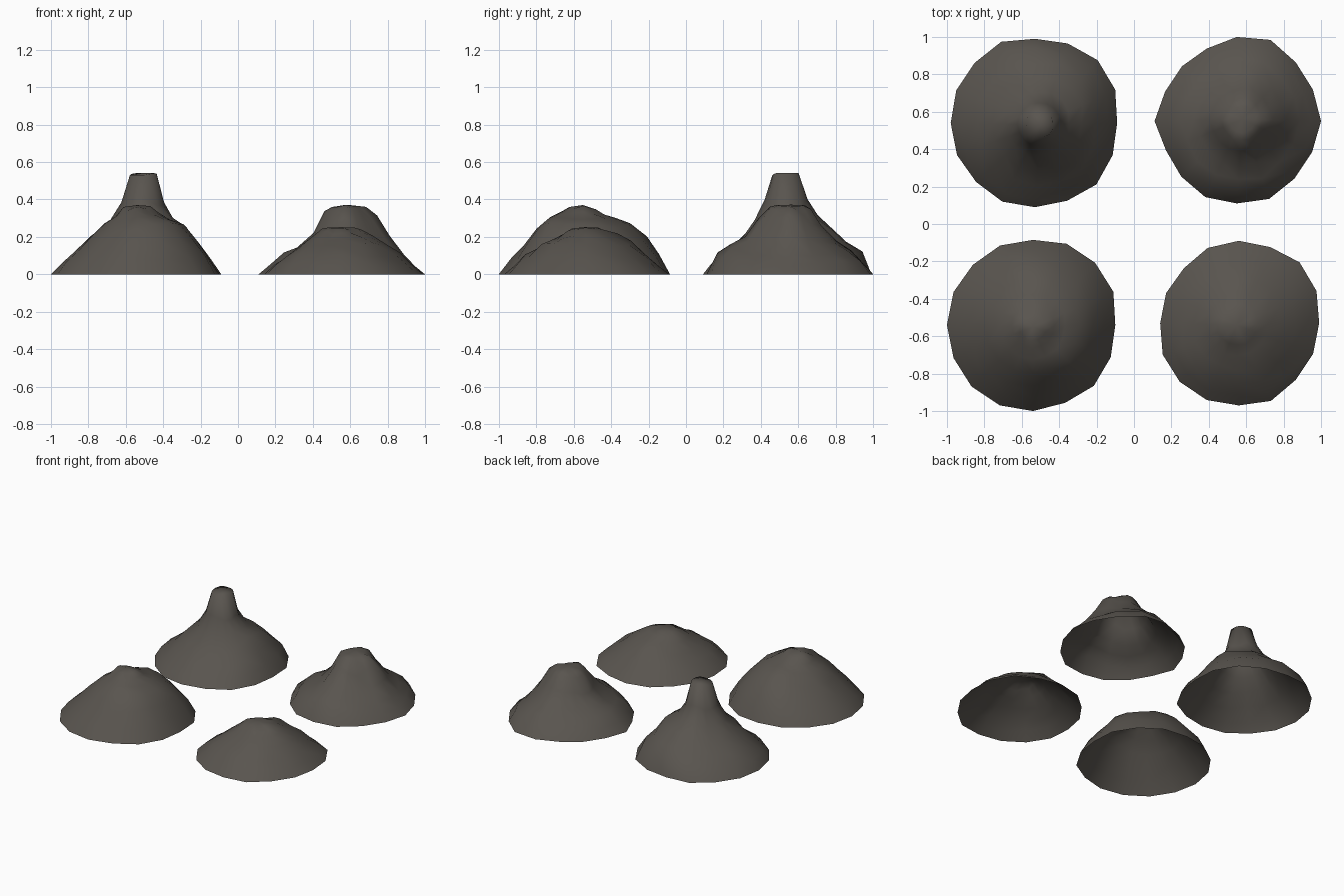
import bpy, math, random

random.seed(4)
SIDES = 16
STEPS = (0.16, 0.25, 0.38, 0.55, 0.72, 0.88)   # ring positions, summit to rim

rock = bpy.data.materials.new("dark_brown_grey_rock")
rock.diffuse_color = (0.1, 0.09, 0.078, 1)


def blend_height(slopes, ring, angle):
    """Height of a ring, blended between eight slopes going round from east."""
    q = angle / (math.pi / 4)
    i = int(q) % 8
    f = (1 - math.cos((q - int(q)) * math.pi)) / 2
    return slopes[i][ring] * (1 - f) + slopes[(i + 1) % 8][ring] * f


def mound(name, centre, rim, summit, slopes):
    """Open shell lofted from a summit point down to an uneven rim."""
    verts, faces = [summit], []
    for k in range(len(STEPS) + 1):
        for j in range(SIDES):
            a = 2 * math.pi * j / SIDES
            rx = centre[0] + rim[j] * math.cos(a)
            ry = centre[1] + rim[j] * math.sin(a)
            if k == len(STEPS):
                verts.append((rx, ry, 0))
                continue
            s = STEPS[k] * (1 + random.uniform(-0.03, 0.03))
            z = blend_height(slopes, k, a)
            if k > 0:
                z += random.uniform(-0.008, 0.008)
            verts.append((summit[0] + (rx - summit[0]) * s,
                          summit[1] + (ry - summit[1]) * s, z))
    for j in range(SIDES):
        n = (j + 1) % SIDES
        faces.append((0, 1 + j, 1 + n))
        for k in range(len(STEPS)):
            p, q = 1 + k * SIDES, 1 + (k + 1) * SIDES
            faces.append((p + j, q + j, q + n, p + n))
    mesh = bpy.data.meshes.new(name)
    mesh.from_pydata(verts, [], faces)
    mesh.materials.append(rock)
    for f in mesh.polygons:
        f.use_smooth = True
    ob = bpy.data.objects.new(name, mesh)
    bpy.context.collection.objects.link(ob)


# Tall chimney-like mound, back left (slopes: E, NE, N, NW, W, SW, S, SE)
mound("tall_mound", (-0.53, 0.54),
      (.44, .465, .475, .46, .45, .47, .455, .455, .45, .45, .445, .455, .45, .45, .465, .45),
      (-0.5, 0.53, 0.542),
      ((.54, .38, .30, .26, .16, .08), (.54, .36, .28, .23, .165, .09),
       (.54, .41, .32, .25, .175, .12), (.54, .38, .27, .19, .12, .06),
       (.53, .38, .29, .21, .14, .07), (.53, .37, .27, .21, .13, .06),
       (.53, .40, .29, .19, .11, .05), (.54, .37, .27, .18, .11, .05)))

# Blunt mound, back right
mound("blunt_mound", (0.55, 0.55),
      (.45, .44, .445, .47, .45, .42, .415, .415, .44, .41, .42, .44, .44, .45, .435, .435),
      (0.58, 0.56, 0.372),
      ((.365, .36, .32, .20, .10, .05), (.365, .34, .26, .17, .11, .07),
       (.37, .35, .26, .18, .12, .06), (.36, .33, .24, .15, .10, .05),
       (.36, .34, .22, .145, .11, .06), (.36, .34, .24, .16, .11, .06),
       (.37, .36, .30, .20, .16, .11), (.365, .34, .25, .16, .11, .06)))

# Broad shouldered mound, front left
mound("broad_mound", (-0.54, -0.54),
      (.44, .465, .47, .47, .455, .46, .455, .46, .46, .46, .465, .465, .46, .45, .46, .45),
      (-0.54, -0.55, 0.37),
      ((.365, .33, .29, .27, .19, .10), (.35, .32, .29, .25, .17, .09),
       (.345, .32, .30, .28, .20, .11), (.35, .31, .27, .21, .14, .07),
       (.36, .31, .275, .20, .12, .06), (.34, .31, .27, .21, .13, .06),
       (.36, .33, .30, .25, .16, .08), (.35, .32, .30, .27, .18, .09)))

# Low mound, front right
mound("low_mound", (0.56, -0.53),
      (.43, .45, .46, .44, .44, .435, .415, .42, .42, .44, .445, .445, .44, .45, .43, .43),
      (0.55, -0.54, 0.252),
      ((.25, .24, .215, .165, .11, .05), (.245, .23, .20, .145, .09, .045),
       (.25, .235, .215, .18, .11, .05), (.25, .235, .20, .15, .10, .05),
       (.25, .24, .195, .14, .095, .05), (.245, .225, .19, .15, .10, .05),
       (.245, .215, .185, .15, .10, .05), (.24, .22, .20, .165, .10, .05)))
